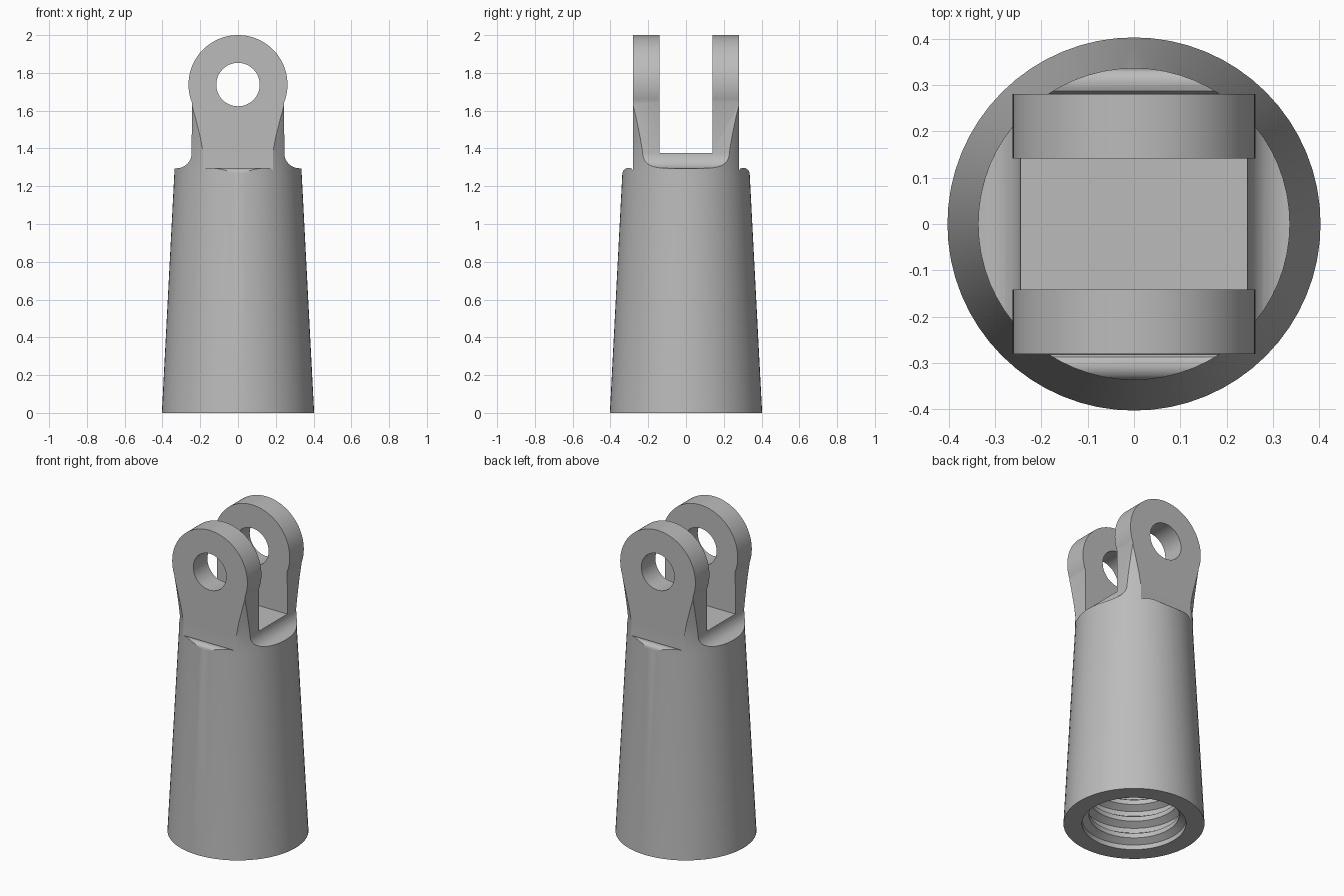
import bpy, bmesh
from math import sin, cos, pi, radians
from mathutils import Matrix, Vector

if "Cube" in bpy.data.objects:
    bpy.data.objects.remove(bpy.data.objects["Cube"])

steel = bpy.data.materials.new("plain grey")
steel.use_nodes = True
GREY = (0.5, 0.5, 0.5, 1)
steel.diffuse_color = GREY
steel.node_tree.nodes["Principled BSDF"].inputs["Base Color"].default_value = GREY


def finish(name, bm):
    bmesh.ops.recalc_face_normals(bm, faces=bm.faces)
    mesh = bpy.data.meshes.new(name)
    bm.to_mesh(mesh)
    bm.free()
    mesh.materials.append(steel)
    ob = bpy.data.objects.new(name, mesh)
    bpy.context.collection.objects.link(ob)
    return ob


def lathe(name, profile, sides):
    """Closed solid turned about z from (radius, z) points."""
    bm = bmesh.new()
    rings = [[bm.verts.new((r * cos(2 * pi * i / sides), r * sin(2 * pi * i / sides), z))
              for i in range(sides)] for r, z in profile]
    for low, high in zip(rings, rings[1:]):
        for i in range(sides):
            j = (i + 1) % sides
            bm.faces.new((low[i], low[j], high[j], high[i]))
    bm.faces.new(rings[0])
    bm.faces.new(rings[-1])
    return finish(name, bm)


def prism(name, outline, axis, half):
    """Outline of (u, z) points extruded both ways along x or y."""
    place = (lambda u, z, d: (d, u, z)) if axis == "x" else (lambda u, z, d: (u, d, z))
    bm = bmesh.new()
    face = bm.faces.new([bm.verts.new(place(u, z, -half)) for u, z in outline])
    out = bmesh.ops.extrude_face_region(bm, geom=[face])
    moved = [v for v in out["geom"] if isinstance(v, bmesh.types.BMVert)]
    bmesh.ops.translate(bm, verts=moved, vec=Vector(place(0, 0, 2 * half)))
    return finish(name, bm)


def arc(u, z, r, start, end, steps):
    angles = [radians(start + (end - start) * k / steps) for k in range(steps + 1)]
    return [(u + r * cos(a), z + r * sin(a)) for a in angles]


def mirrored(right):
    """Complete an outline from its right half."""
    return right + [(-u, z) for u, z in reversed(right) if abs(u) > 1e-5]


def combine(target, tool, operation):
    mod = target.modifiers.new(operation.lower(), "BOOLEAN")
    mod.operation = operation
    mod.solver = "EXACT"
    mod.object = tool
    bpy.context.view_layer.objects.active = target
    bpy.ops.object.modifier_apply(modifier=mod.name)
    bpy.data.objects.remove(tool)


EYE_Z, EYE_R = 1.738, 0.262

# Turned blank: tapered sleeve, with a neck flaring out to the fork eyes
body = lathe("clevis_body", [(0.403, 0), (0.337, 1.27), (0.336, 1.38), (0.345, 1.46),
                             (0.36, 1.56), (0.376, 1.65), (0.392, 1.7), (0.45, 1.8),
                             (0.45, 2.1)], 64)

# Front outline: shoulder, concave fillet, straight cheek, round eye
side = [(0.5, -0.1), (0.5, 1.295)] + arc(0.325, 1.375, 0.08, 270, 180, 10)
side += arc(0, EYE_Z, EYE_R, -21, 90, 28)
combine(body, prism("front_outline", mirrored(side), "y", 0.6), "INTERSECT")

# Side outline: rounded ledge at the foot of each flat outer face
ledge = [(0.5, -0.1), (0.5, 1.255), (0.338, 1.255)] + arc(0.303, 1.262, 0.035, 5, 100, 8)
ledge += [(0.287, 1.293), (0.282, 1.285), (0.281, 1.3), (0.281, 2.2)]
combine(body, prism("side_outline", mirrored(ledge), "x", 0.6), "INTERSECT")

# Fork slot and pin hole
slot = mirrored([(0.141, 1.377), (0.141, 2.3)])
combine(body, prism("slot", slot, "x", 0.7), "DIFFERENCE")
combine(body, prism("pin_hole", arc(0, EYE_Z, 0.115, 0, 352.5, 47), "y", 0.7), "DIFFERENCE")

# Threaded bore, open at the bottom
PITCH, ROOT, CREST = 0.11, 0.297, 0.258
thread = [(ROOT, -0.05)]
for k in range(10):
    z = 0.03 + k * PITCH
    thread += [(ROOT, z), (CREST, z + 0.025), (CREST, z + 0.055), (ROOT, z + 0.08)]
thread.append((ROOT, 1.13))
combine(body, lathe("threaded_bore", thread, 48), "DIFFERENCE")

# Smooth round surfaces, keep edges sharp
bpy.ops.object.select_all(action="DESELECT")
body.select_set(True)
bpy.context.view_layer.objects.active = body
bpy.ops.object.shade_smooth_by_angle(angle=radians(28))
